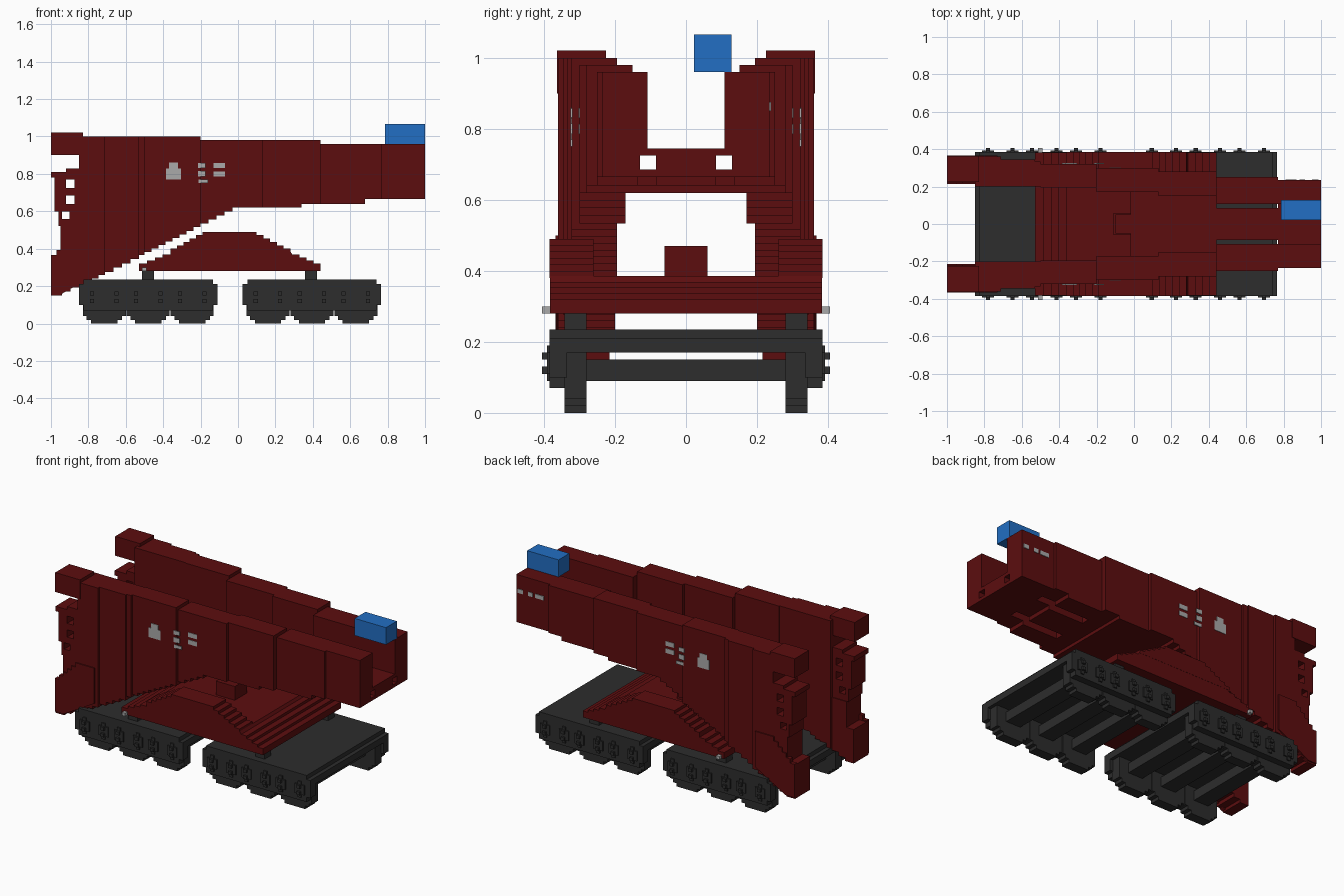
import bpy, bmesh, math

old = bpy.data.objects.get("Cube")
if old:
    bpy.data.objects.remove(old, do_unlink=True)


def material(name, rgb):
    m = bpy.data.materials.new(name)
    m.use_nodes = True
    col = (*rgb, 1)
    m.diffuse_color = col
    bsdf = next(n for n in m.node_tree.nodes if n.type == 'BSDF_PRINCIPLED')
    bsdf.inputs["Base Color"].default_value = col
    bsdf.inputs["Roughness"].default_value = 0.8
    return m


RED = material("dark red", (0.107, 0.004, 0.0045))
GREY = material("charcoal", (0.026, 0.026, 0.026))
BLUE = material("blue", (0.016, 0.156, 0.546))
PALE = material("pale grey", (0.4, 0.4, 0.4))


class Part:
    """Collects extruded x-z profiles into one object."""

    def __init__(self, name, mat, mirror=False):
        self.name, self.mat, self.mirror = name, mat, mirror
        self.bm = bmesh.new()

    def prism(self, pts, y0, y1):
        for s in ((1, -1) if self.mirror else (1,)):
            lo = [self.bm.verts.new((x, s * y0, z)) for x, z in pts]
            hi = [self.bm.verts.new((x, s * y1, z)) for x, z in pts]
            self.bm.faces.new(lo)
            self.bm.faces.new(hi[::-1])
            n = len(pts)
            for i in range(n):
                j = (i + 1) % n
                self.bm.faces.new((lo[j], lo[i], hi[i], hi[j]))

    def box(self, x0, x1, y0, y1, z0, z1):
        self.prism([(x0, z0), (x1, z0), (x1, z1), (x0, z1)], y0, y1)

    def done(self):
        bmesh.ops.recalc_face_normals(self.bm, faces=self.bm.faces)
        me = bpy.data.meshes.new(self.name)
        self.bm.to_mesh(me)
        self.bm.free()
        me.materials.append(self.mat)
        ob = bpy.data.objects.new(self.name, me)
        bpy.context.collection.objects.link(ob)


def stairs(x0, z0, x1, z1, n):
    """Stepped line between two points, rising at the end of each tread."""
    pts = []
    for i in range(n):
        xa, xb = x0 + (x1 - x0) * i / n, x0 + (x1 - x0) * (i + 1) / n
        z = z0 + (z1 - z0) * i / n
        pts += [(xa, z), (xb, z)]
    return pts + [(x1, z1)]


def underside(x):
    return 0.16 + (x + 0.94) * 0.505


# Boom side walls: x start, x end, top, inner y, outer y
walls = Part("boom_walls", RED, True)
sections = [(-0.85, -0.71, 1.0, 0.20, 0.36), (-0.71, -0.53, 1.0, 0.20, 0.345),
            (-0.53, -0.50, 1.0, 0.20, 0.335), (-0.50, -0.20, 1.0, 0.195, 0.322),
            (-0.20, -0.03, 0.98, 0.17, 0.30)]
for x0, x1, top, yi, yo in sections:
    n = max(1, round((x1 - x0) / 0.04))
    under = stairs(x0, underside(x0), x1, underside(x1), n)
    walls.prism(under[:-1] + [(x1, top), (x0, top)], yi, yo)
for x0, x1, z0, top, yi, yo in [(-0.03, 0.13, 0.62, 0.98, 0.17, 0.30),
                                (0.13, 0.34, 0.62, 0.98, 0.15, 0.28),
                                (0.34, 0.44, 0.64, 0.98, 0.15, 0.28),
                                (0.44, 0.68, 0.64, 0.96, 0.135, 0.25),
                                (0.68, 0.77, 0.665, 0.96, 0.135, 0.25),
                                (0.77, 1.0, 0.665, 0.96, 0.13, 0.235)]:
    walls.box(x0, x1, yi, yo, z0, top)
walls.box(0.44, 1.0, 0.108, 0.14, 0.725, 0.96)
walls.done()

# Floor plates linking the walls, with long slots beside the middle plate
floor = Part("boom_floor", RED)
floor.box(-0.10, -0.02, -0.05, 0.05, 0.62, 0.745)
floor.box(-0.02, 0.34, -0.085, 0.085, 0.62, 0.745)
floor.box(0.34, 0.68, -0.085, 0.085, 0.64, 0.745)
floor.box(0.68, 1.0, -0.085, 0.085, 0.665, 0.745)
floor.done()
sides = Part("boom_floor_sides", RED, True)
for x0, x1, z0, yo in [(-0.02, 0.34, 0.62, 0.18), (0.34, 0.44, 0.64, 0.16), (0.77, 1.0, 0.665, 0.14)]:
    sides.box(x0, x1, 0.085, yo, z0, 0.685)
    sides.box(x0, x1, 0.085, yo, 0.725, 0.745)
sides.done()

# Tail: top caps, perforated columns and feet
tail = Part("tail_columns", RED, True)
tail.box(-1.0, -0.83, 0.225, 0.363, 0.90, 1.02)
for x0, x1, z0, z1 in [(-0.98, -0.92, 0.60, 0.81), (-0.875, -0.85, 0.60, 0.83),
                       (-0.92, -0.875, 0.77, 0.83), (-0.92, -0.875, 0.685, 0.725),
                       (-0.92, -0.875, 0.60, 0.64), (-0.96, -0.94, 0.56, 0.60),
                       (-0.90, -0.85, 0.56, 0.60), (-0.96, -0.85, 0.52, 0.56),
                       (-1.0, -0.93, 0.78, 0.81)]:
    tail.box(x0, x1, 0.22, 0.36, z0, z1)
foot = [(-1.0, 0.15), (-0.94, 0.15)] + stairs(-0.94, 0.17, -0.85, 0.215, 2)
tail.prism(foot + [(-0.85, 0.52), (-0.95, 0.52), (-0.95, 0.36), (-1.0, 0.36)], 0.215, 0.36)
tail.done()
strut = Part("tail_struts", RED, True)
strut.prism([(-1.0, 0.16), (-0.94, 0.16), (-0.73, 0.28), (-0.73, 0.50)]
            + stairs(-0.83, 0.50, -1.0, 0.34, 6)[:-1] + [(-1.0, 0.34)], 0.34, 0.367)
strut.done()

# Lower hull: stepped deck with taller stepped cheeks
hull = Part("hull_deck", RED)
hull.prism([(-0.53, 0.28), (0.44, 0.28)] + stairs(0.44, 0.32, 0.29, 0.385, 4)[:-1]
           + [(0.28, 0.385), (-0.36, 0.385)] + stairs(-0.53, 0.32, -0.36, 0.385, 4)[:-1][::-1],
           -0.383, 0.383)
hull.box(-0.11, 0.02, -0.06, 0.06, 0.385, 0.47)
hull.done()
cheek = Part("hull_cheeks", RED, True)
cheek.prism([(-0.36, 0.38), (0.28, 0.38)] + stairs(0.28, 0.40, 0.10, 0.49, 5)
            + stairs(-0.36, 0.40, -0.19, 0.49, 5)[::-1], 0.26, 0.384)
cheek.done()

# Running gear: two identical trucks
for label, cx in (("rear", -0.48), ("front", 0.395)):
    deck = Part(label + "_truck_deck", GREY)
    deck.box(cx - 0.345, cx + 0.345, -0.384, 0.384, 0.205, 0.235)
    deck.box(cx - 0.37, cx + 0.37, -0.384, 0.384, 0.17, 0.21)
    for i in (-1, 0, 1):
        wx = cx + i * 0.235
        deck.box(wx - 0.05, wx + 0.05, -0.29, 0.29, 0.09, 0.15)
    deck.done()

    frame = Part(label + "_truck_frames", GREY, True)
    frame.box(cx - 0.37, cx + 0.37, 0.335, 0.384, 0.10, 0.19)
    frame.box(cx - 0.345, cx + 0.345, 0.335, 0.384, 0.07, 0.235)
    frame.done()

    wheels = Part(label + "_truck_wheels", GREY, True)
    boxes = Part(label + "_axle_boxes", GREY, True)
    for i in (-1, 0, 1):
        wx = cx + i * 0.235
        for half, z0, z1 in [(0.07, 0.0, 0.23), (0.095, 0.02, 0.21), (0.115, 0.04, 0.19)]:
            wheels.box(wx - half, wx + half, 0.28, 0.342, z0, z1)
        for s in (-1, 1):
            bx = wx + s * 0.065
            boxes.box(bx - 0.011, bx + 0.011, 0.38, 0.405, 0.11, 0.13)
            boxes.box(bx - 0.011, bx + 0.011, 0.38, 0.405, 0.15, 0.17)
            boxes.box(bx - 0.032, bx + 0.032, 0.38, 0.392, 0.11, 0.17)
            boxes.box(bx - 0.011, bx + 0.011, 0.38, 0.392, 0.09, 0.19)
    wheels.done()
    boxes.done()

# Posts between the trucks and the hull
posts = Part("support_posts", GREY, True)
for x in (-0.482, 0.39):
    posts.box(x - 0.032, x + 0.032, 0.28, 0.342, 0.23, 0.285)
posts.done()

# Cab block on the boom tip
cab = Part("blue_cab", BLUE)
cab.box(0.785, 1.0, 0.022, 0.128, 0.96, 1.066)
cab.done()

# Pale plates and pins
plates = Part("wall_plates", PALE, True)
for x, z, w, h in [(-0.345, 0.80, 0.08, 0.06), (-0.345, 0.845, 0.05, 0.03), (-0.195, 0.845, 0.04, 0.025),
                   (-0.195, 0.80, 0.04, 0.03), (-0.185, 0.76, 0.05, 0.02)]:
    plates.box(x - w / 2, x + w / 2, 0.32, 0.325, z - h / 2, z + h / 2)
for z in (0.80, 0.845):
    plates.box(-0.13, -0.07, 0.298, 0.303, z - 0.014, z + 0.014)
plates.done()
pins = Part("hull_pins", PALE, True)
pins.box(-0.513, -0.49, 0.38, 0.405, 0.28, 0.30)
pins.done()
tip = Part("boom_tip_plates", PALE)
for x, w in [(0.97, 0.035), (0.90, 0.03), (0.84, 0.06)]:
    tip.box(x - w / 2, x + w / 2, 0.233, 0.239, 0.85, 0.875)
tip.done()
